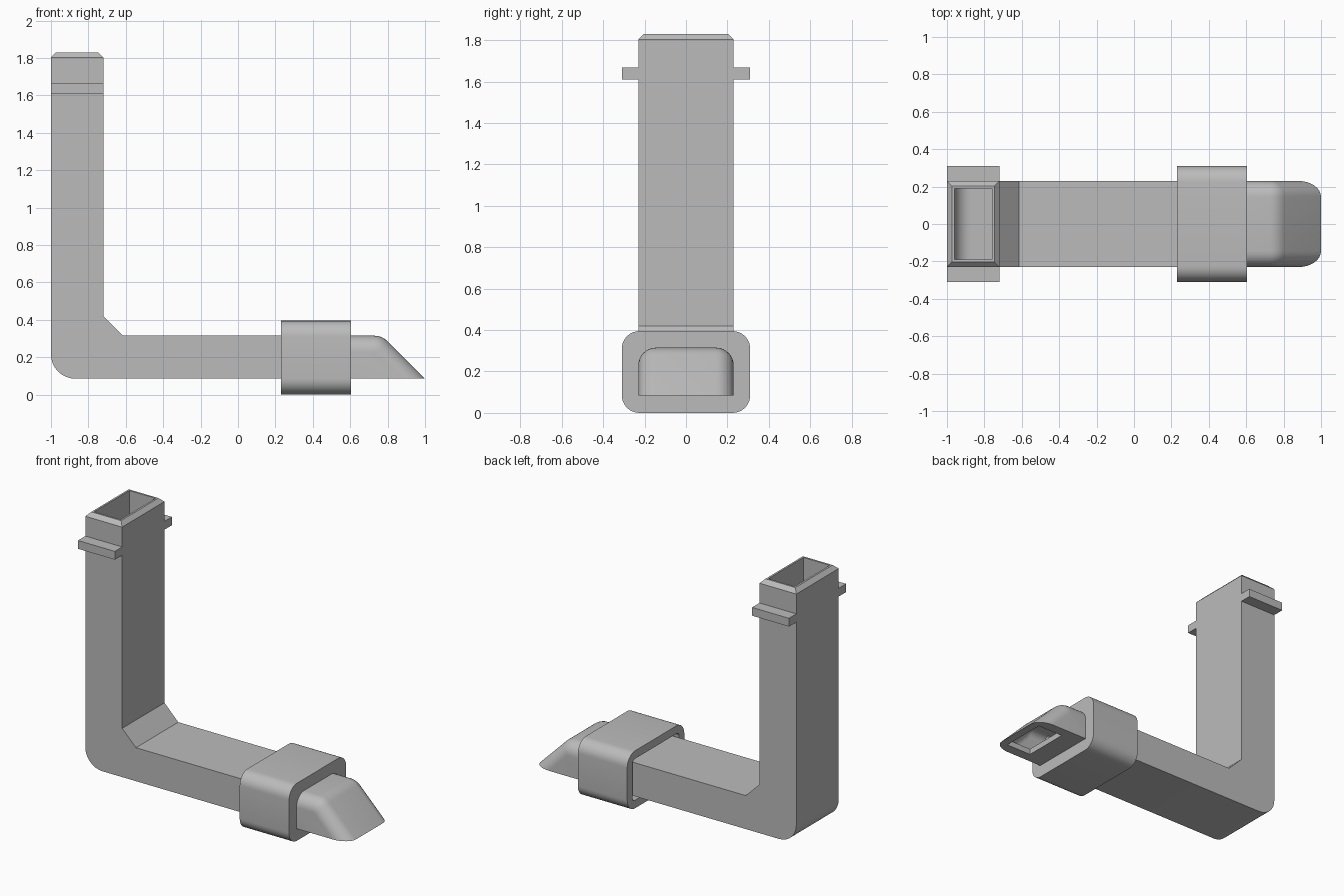
import bpy, bmesh, math

cube = bpy.data.objects.get("Cube")
if cube:
    bpy.data.objects.remove(cube, do_unlink=True)

GREY = (0.5, 0.5, 0.5, 1)
grey = bpy.data.materials.new("plain grey")
grey.use_nodes = True
grey.diffuse_color = GREY
grey.node_tree.nodes["Principled BSDF"].inputs["Base Color"].default_value = GREY


def arc(cx, cz, r, start, end, steps=8):
    """Points along a circular arc, angles in degrees."""
    angles = [math.radians(start + (end - start) * i / steps) for i in range(steps + 1)]
    return [(cx + r * math.cos(a), cz + r * math.sin(a)) for a in angles]


def extrude(name, points, low, high, axis="y", bevel_rule=None, width=0, segments=1):
    """Extrude an outline along x or y, then bevel the edges picked by the rule."""
    bm = bmesh.new()
    place = (lambda p, d: (p[0], d, p[1])) if axis == "y" else (lambda p, d: (d, p[0], p[1]))
    ends = [[bm.verts.new(place(p, d)) for p in points] for d in (low, high)]
    bm.faces.new(ends[0])
    bm.faces.new(ends[1])
    n = len(points)
    for i in range(n):
        j = (i + 1) % n
        bm.faces.new((ends[0][i], ends[0][j], ends[1][j], ends[1][i]))
    bmesh.ops.recalc_face_normals(bm, faces=bm.faces)
    if bevel_rule:
        edges = [e for e in bm.edges if bevel_rule(e.verts[0].co, e.verts[1].co)]
        bmesh.ops.bevel(bm, geom=edges, offset=width, segments=segments, profile=0.5,
                        affect="EDGES", clamp_overlap=False)
        bmesh.ops.recalc_face_normals(bm, faces=bm.faces)
    mesh = bpy.data.meshes.new(name)
    bm.to_mesh(mesh)
    bm.free()
    obj = bpy.data.objects.new(name, mesh)
    bpy.context.collection.objects.link(obj)
    mesh.materials.append(grey)
    return obj


def activate(obj):
    bpy.ops.object.select_all(action="DESELECT")
    obj.select_set(True)
    bpy.context.view_layer.objects.active = obj


def cut(obj, *cutters):
    """Subtract each cutter and discard it."""
    activate(obj)
    for cutter in cutters:
        mod = obj.modifiers.new("cut", "BOOLEAN")
        mod.operation = "DIFFERENCE"
        mod.solver = "EXACT"
        mod.object = cutter
        bpy.ops.object.modifier_apply(modifier=mod.name)
        bpy.data.objects.remove(cutter, do_unlink=True)


def rect(a0, a1, b0, b1):
    return [(a0, b0), (a1, b0), (a1, b1), (a0, b1)]


def rounded_rect(half, z0, z1, r):
    return (arc(half - r, z0 + r, r, -90, 0) + arc(half - r, z1 - r, r, 0, 90)
            + arc(r - half, z1 - r, r, 90, 180) + arc(r - half, z0 + r, r, 180, 270))


TOP, W, WALL, JOINT = 1.83, 0.23, 0.04, 0.56


# L-shaped hollow duct with a chamfered mouth
def elbow(inset, top, end):
    left, right = -1 + inset, -0.72 - inset
    floor, ceiling = 0.085 + inset, 0.315 - inset
    diagonal = -0.3 - inset * math.sqrt(2)
    r = 0.13 - inset
    return ([(left, top)] + arc(left + r, floor + r, r, 180, 270)
            + [(end, floor), (end, ceiling), (diagonal - ceiling, ceiling),
               (right, diagonal - right), (right, top)])


duct = extrude("duct", elbow(0, TOP, JOINT), -W, W,
               bevel_rule=lambda a, b: min(a.z, b.z) > TOP - 0.01, width=0.027)
cut(duct, extrude("duct_bore", elbow(WALL, TOP + 0.1, 0.7), WALL - W, W - WALL))

# Lugs on both sides of the upright
for side, name in ((-1, "right_lug"), (1, "left_lug")):
    low, high = sorted((side * 0.22, side * 0.31))
    extrude(name, rect(-1, -0.72, 1.61, 1.667), low, high)


# Wedge nozzle with rounded upper edges, hollow and open underneath
def wedge(name, inset, back, radius):
    floor, ceiling, half = 0.085 + inset, 0.315 - inset, W - inset
    diagonal = 1.085 - inset * math.sqrt(2)
    bend = radius + 0.02
    crest = diagonal - ceiling - bend * math.tan(math.radians(22.5))
    points = ([(back, floor), (diagonal - floor, floor)]
              + arc(crest, ceiling - bend, bend, 45, 90, 5) + [(back, ceiling)])

    def upper_side(a, b):
        same_side = abs(a.y - b.y) < 0.001
        on_floor = max(a.z, b.z) < floor + 0.001
        on_back = max(a.x, b.x) < back + 0.001
        return same_side and not on_floor and not on_back

    return extrude(name, points, -half, half, bevel_rule=upper_side,
                   width=radius, segments=8)


nozzle = wedge("nozzle", 0, JOINT, 0.085)
cut(nozzle, wedge("nozzle_bore", WALL, JOINT - 0.1, 0.05),
    extrude("outlet", [(0.75, 0.05), (0.978, 0.05), (0.878, 0.15), (0.75, 0.15)],
            -0.16, 0.16))

# Rounded collar, loose around the duct and closed around the nozzle
collar = extrude("collar", rounded_rect(0.31, 0, 0.395, 0.085), 0.23, 0.605, axis="x")
cut(collar,
    extrude("socket", rounded_rect(0.255, 0.055, 0.34, 0.03), 0.1, JOINT, axis="x"),
    extrude("passage", rect(-0.15, 0.15, 0.125, 0.275), 0.5, 0.7, axis="x"))

# Smooth the fillets, keep the corners crisp
for obj in (duct, nozzle, collar):
    activate(obj)
    bpy.ops.object.shade_smooth_by_angle(angle=math.radians(30))
